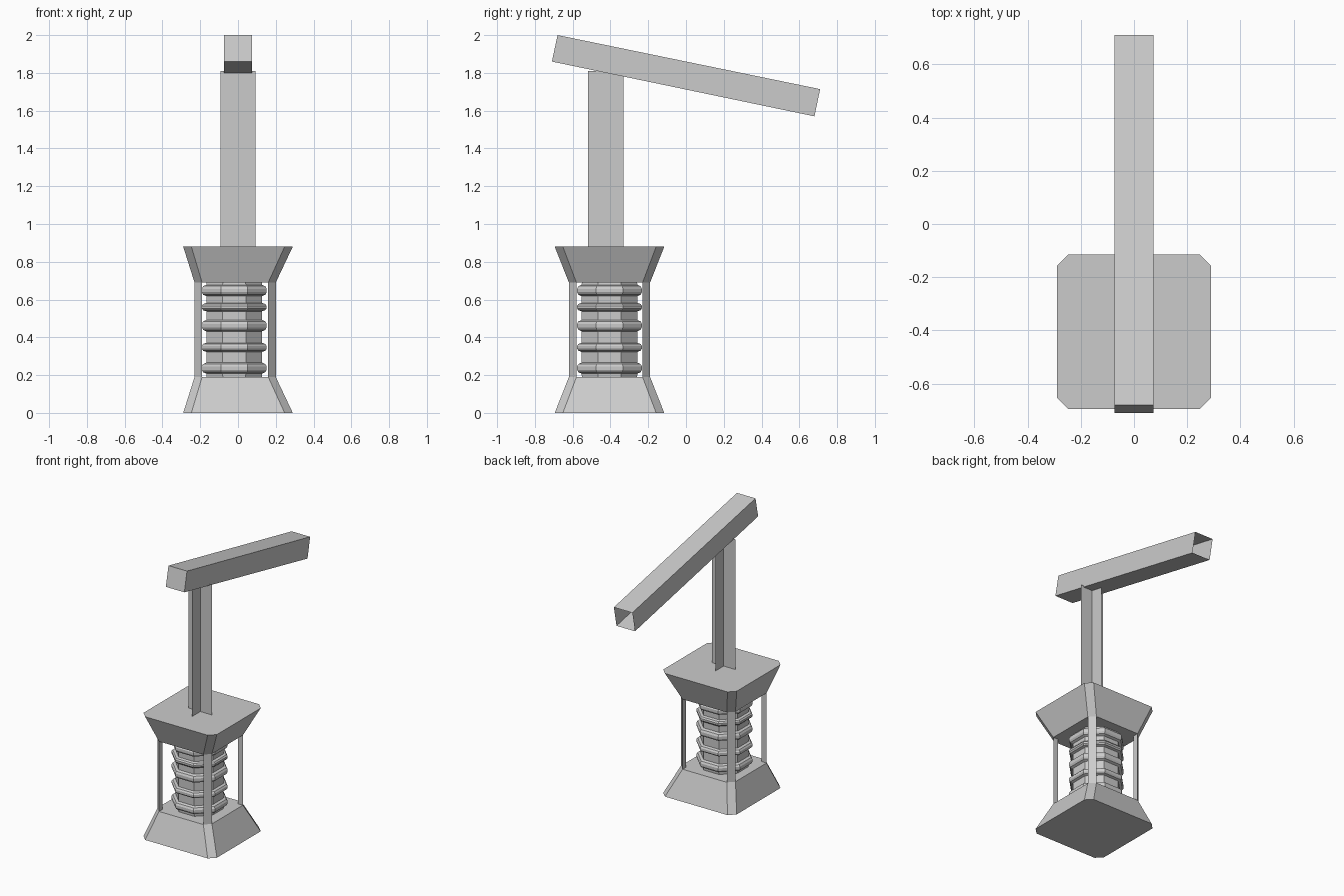
import bpy, bmesh
from math import pi, cos, sin

if "Cube" in bpy.data.objects:
    bpy.data.objects.remove(bpy.data.objects["Cube"])

CY = -0.405          # centre of the lantern body in y
CX = -0.015          # the inner body sits slightly off centre in x


def make(name, bm, smooth=False):
    me = bpy.data.meshes.new(name)
    bm.to_mesh(me)
    bm.free()
    ob = bpy.data.objects.new(name, me)
    bpy.context.collection.objects.link(ob)
    for p in me.polygons:
        p.use_smooth = smooth
    return ob


def loft(bm, rings, cap_start=True, cap_end=True):
    loops = [[bm.verts.new(p) for p in r] for r in rings]
    n = len(loops[0])
    for a, b in zip(loops, loops[1:]):
        for i in range(n):
            j = (i + 1) % n
            bm.faces.new((a[i], a[j], b[j], b[i]))
    if cap_start:
        bm.faces.new(loops[0][::-1])
    if cap_end:
        bm.faces.new(loops[-1])
    bmesh.ops.recalc_face_normals(bm, faces=bm.faces)


def chamfered(cx, cy, h, c, z):
    k = h - c
    pts = [(k, -h), (h, -k), (h, k), (k, h), (-k, h), (-h, k), (-h, -k), (-k, -h)]
    return [(cx + x, cy + y, z) for x, y in pts]


# flared base and cap
for name, z_wide, z_slim in (("lantern_base", 0, 0.19), ("lantern_cap", 0.88, 0.69)):
    bm = bmesh.new()
    loft(bm, [chamfered(0, CY, 0.29, 0.043, z_wide),
              chamfered(CX, CY, 0.215, 0.04, z_slim)])
    make(name, bm)

# triangular corner posts
bm = bmesh.new()
for sx in (-1, 1):
    for sy in (-1, 1):
        tri = [(0.175, 0.215), (0.215, 0.175), (0.175, 0.175)]
        loft(bm, [[(CX + sx * x, CY + sy * y, z) for x, y in tri] for z in (0.19, 0.69)])
make("corner_posts", bm)

# ribbed core: a column with five rounded rings
profile = [(0.158, 0.19)]
for z, h in ((0.237, 0.029), (0.347, 0.024), (0.462, 0.03), (0.56, 0.022), (0.648, 0.03)):
    profile += [(0.16, z - h), (0.178, z - h * 0.75), (0.186, z - h * 0.3),
                (0.186, z + h * 0.3), (0.178, z + h * 0.75), (0.16, z + h)]
profile.append((0.158, 0.69))
N = 8
bm = bmesh.new()
loft(bm, [[(CX - 0.005 + r * cos((i + 0.5) * 2 * pi / N),
            CY + r * sin((i + 0.5) * 2 * pi / N), z) for i in range(N)]
          for r, z in profile])
core = make("ribbed_core", bm)

# crossed sheets forming the stem
bm = bmesh.new()
w, sy = 0.093, -0.425
for dx, dy in ((w, 0), (0, w)):
    bm.faces.new([bm.verts.new(p) for p in (
        (-dx, sy - dy, 0.88), (dx, sy + dy, 0.88),
        (dx, sy + dy, 1.81), (-dx, sy - dy, 1.81))])
make("crossed_stem", bm)

# sloping square beam, closed at the front and open at the back
bm = bmesh.new()
loft(bm, [[(-0.073, yb, zb), (0.073, yb, zb), (0.073, yt, zt), (-0.073, yt, zt)]
          for yb, zb, yt, zt in ((-0.71, 1.86, -0.68, 2.0), (0.68, 1.57, 0.71, 1.714))],
     cap_end=False)
make("sloping_beam", bm)
